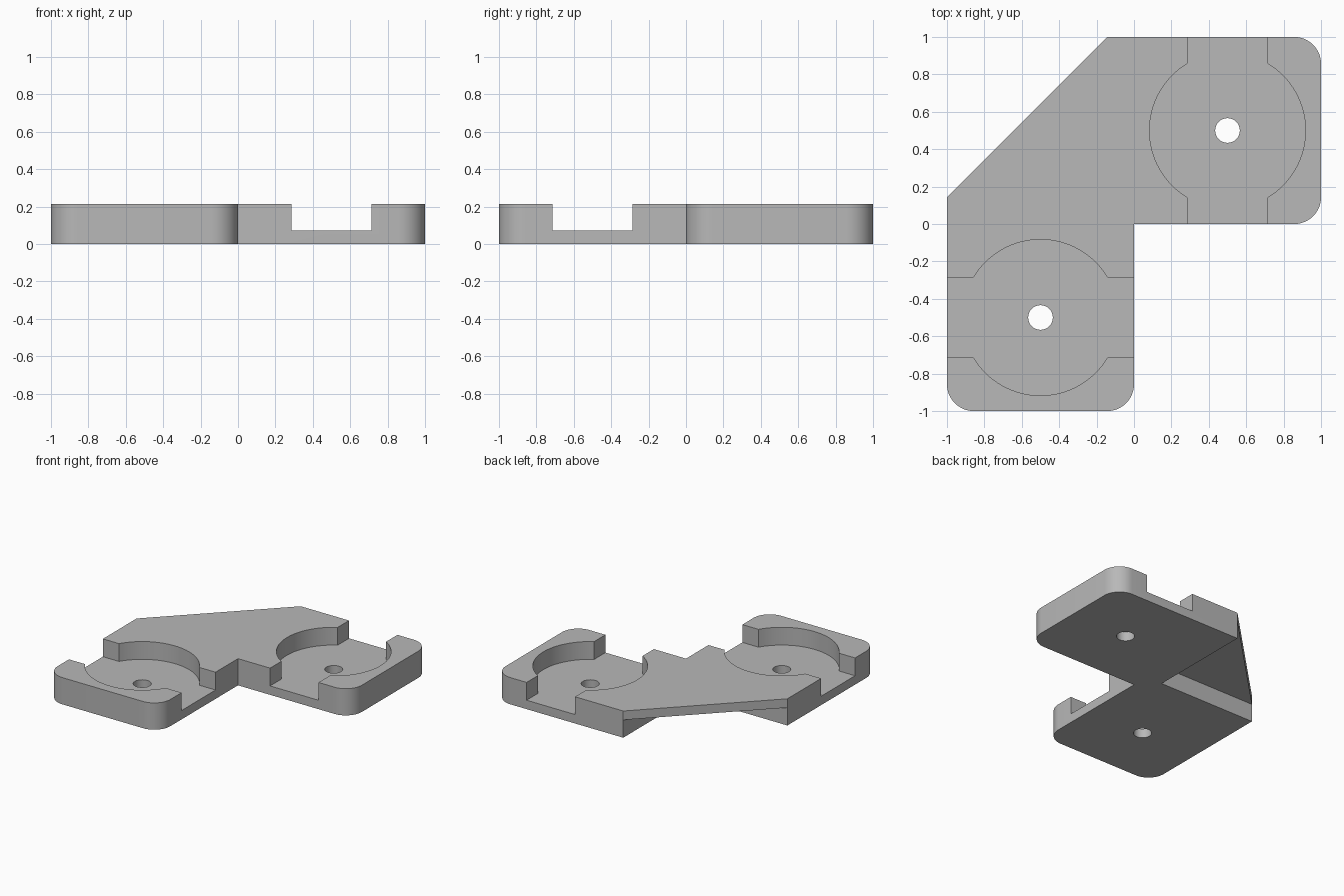
import bpy
import bmesh
from math import acos, cos, sin, pi

cube = bpy.data.objects.get("Cube")
if cube:
    bpy.data.objects.remove(cube, do_unlink=True)

UNIT = 1 / 14               # design step
HEIGHT = 3 * UNIT           # full plate height
FLOOR = UNIT                # floor of the recesses
WEB_UNDERSIDE = 2 * UNIT    # underside of the diagonal web
EDGE = 2 * UNIT             # corner radius and overlap of the pads
RECESS_R, SLOT_HALF, HOLE_R = 0.417, 0.215, 0.066

grey = bpy.data.materials.new("plain grey")
grey.use_nodes = True
colour = (0.48, 0.48, 0.48, 1)
grey.diffuse_color = colour
grey.node_tree.nodes["Principled BSDF"].inputs["Base Color"].default_value = colour


def arc(cx, cy, r, start, end, steps):
    return [(cx + r * cos(start + (end - start) * i / steps),
             cy + r * sin(start + (end - start) * i / steps))
            for i in range(steps + 1)]


def swap(points):
    """Reflect a profile across the diagonal, from one pad to the other."""
    return [(-y, -x) for x, y in points]


def prism(name, points, z0, z1):
    bm = bmesh.new()
    face = bm.faces.new([bm.verts.new((x, y, z0)) for x, y in points])
    top = bmesh.ops.extrude_face_region(bm, geom=[face])["geom"]
    bmesh.ops.translate(bm, vec=(0, 0, z1 - z0),
                        verts=[v for v in top if isinstance(v, bmesh.types.BMVert)])
    bmesh.ops.recalc_face_normals(bm, faces=bm.faces)
    mesh = bpy.data.meshes.new(name)
    bm.to_mesh(mesh)
    bm.free()
    mesh.materials.append(grey)
    obj = bpy.data.objects.new(name, mesh)
    bpy.context.collection.objects.link(obj)
    return obj


def cut(body, name, points, z0, z1):
    cutter = prism(name, points, z0, z1)
    cutter.hide_render = True
    mod = body.modifiers.new(name, "BOOLEAN")
    mod.operation = "DIFFERENCE"
    mod.solver = "EXACT"
    mod.object = cutter
    bpy.context.view_layer.objects.active = body
    bpy.ops.object.modifier_apply(modifier=mod.name)
    bpy.data.objects.remove(cutter, do_unlink=True)


# Outline: one half with two rounded corners, reflected for the other half
half = ([(0, 0)]
        + arc(1 - EDGE, EDGE, EDGE, -pi / 2, 0, 12)
        + arc(1 - EDGE, 1 - EDGE, EDGE, 0, pi / 2, 12)
        + [(-EDGE, 1)])
plate = prism("corner_plate", half + swap(half)[:0:-1], 0, HEIGHT)

# Round recess with a straight slot running out through both sides
a = acos(SLOT_HALF / RECESS_R)
c, out = 0.5, 0.6
recess = (arc(c, c, RECESS_R, -a, a, 32)
          + [(c + SLOT_HALF, c + out), (c - SLOT_HALF, c + out)]
          + arc(c, c, RECESS_R, pi - a, pi + a, 32)
          + [(c - SLOT_HALF, c - out), (c + SLOT_HALF, c - out)])
hole = arc(c, c, HOLE_R, 0, 2 * pi, 32)[:-1]

for side, place in (("left", list), ("right", swap)):
    cut(plate, side + "_recess", place(recess), FLOOR, HEIGHT + 0.1)
    cut(plate, side + "_hole", place(hole), -0.1, HEIGHT + 0.1)

# Hollow beneath the diagonal web
cut(plate, "web_hollow", [(-EDGE, EDGE), (-EDGE, 1.2), (-1.2, EDGE)], -0.1, WEB_UNDERSIDE)

bpy.ops.object.select_all(action="DESELECT")
plate.select_set(True)
bpy.context.view_layer.objects.active = plate
bpy.ops.object.shade_smooth_by_angle()
